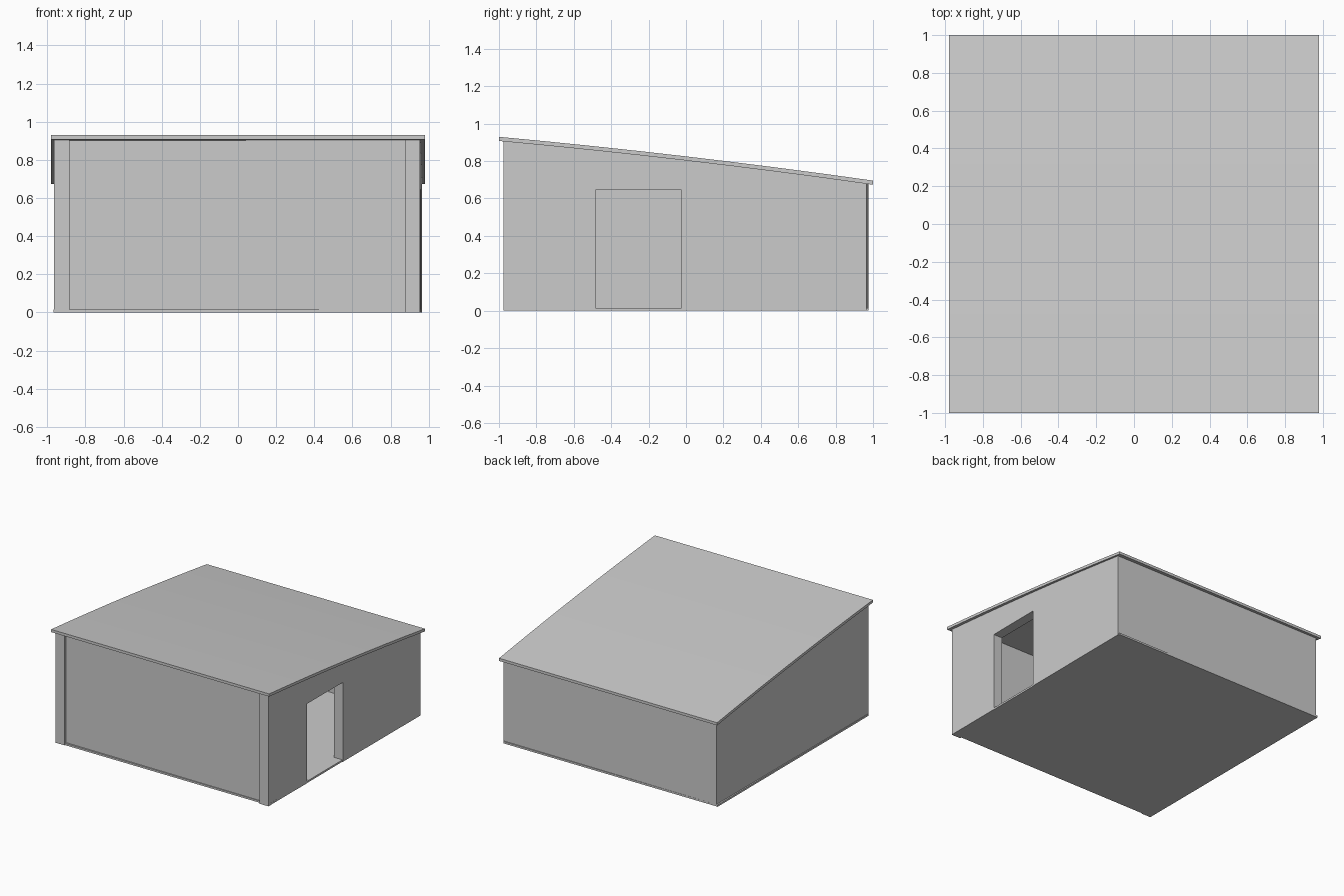
import bpy, bmesh
from math import radians

cube = bpy.data.objects.get("Cube")
if cube:
    bpy.data.objects.remove(cube, do_unlink=True)

GREY = (0.6, 0.6, 0.6, 1)
grey = bpy.data.materials.new("plain grey")
grey.diffuse_color = GREY
grey.use_nodes = True
grey.node_tree.nodes["Principled BSDF"].inputs["Base Color"].default_value = GREY

HALF_X, HALF_Y, WALL = 0.96, 0.97, 0.08
ROOF_THICK = 0.022
TURN = -0.005  # the walls sit very slightly turned under the roof


def roof_top(y):
    return 0.825 - 0.117 * y - 0.0125 * y * y


def wall_top(y):
    return roof_top(y) - ROOF_THICK + 0.003


def curve_points(y0, y1, height, steps=8):
    ys = [y0 + (y1 - y0) * i / steps for i in range(steps + 1)]
    return [(y, height(y)) for y in ys]


def extrude(name, profile, x0, x1, turn=0.0):
    """Extrude a (y, z) outline from x0 to x1."""
    bm = bmesh.new()
    face = bm.faces.new([bm.verts.new((x0, y, z)) for y, z in profile])
    side = bmesh.ops.extrude_face_region(bm, geom=[face])["geom"]
    moved = [v for v in side if isinstance(v, bmesh.types.BMVert)]
    bmesh.ops.translate(bm, verts=moved, vec=(x1 - x0, 0, 0))
    bmesh.ops.recalc_face_normals(bm, faces=bm.faces)
    mesh = bpy.data.meshes.new(name)
    bm.to_mesh(mesh)
    bm.free()
    mesh.materials.append(grey)
    obj = bpy.data.objects.new(name, mesh)
    obj.rotation_euler.z = turn
    bpy.context.collection.objects.link(obj)
    return obj


# Floor slab
extrude("floor_slab", [(-0.96, 0), (0.975, 0), (0.975, 0.015), (-0.96, 0.015)],
        -0.968, 0.956)

# Side walls: sloping tops, the left one (+x) notched for the doorway
top = curve_points(HALF_Y, -HALF_Y, wall_top)
door = [(-0.48, 0), (-0.48, 0.645), (-0.02, 0.645), (-0.02, 0)]
outline = [(-HALF_Y, 0), (HALF_Y, 0)] + top
doorway_outline = [(-HALF_Y, 0)] + door + [(HALF_Y, 0)] + top
inner = HALF_X - WALL
extrude("right_wall", outline, -HALF_X, -inner, TURN)
extrude("doorway_wall", doorway_outline, inner, HALF_X, TURN)

# End walls between the side walls, the front one slightly recessed
for name, y0, y1 in (("front_wall", -HALF_Y + 0.02, -HALF_Y + 0.02 + WALL),
                     ("back_wall", HALF_Y - WALL, HALF_Y)):
    end = [(y0, 0), (y1, 0), (y1, wall_top(y1)), (y0, wall_top(y0))]
    extrude(name, end, -inner, inner, TURN)

# Gently curved single-slope roof
upper = curve_points(-1, 1, roof_top)
lower = [(y, z - ROOF_THICK) for y, z in reversed(upper)]
roof = extrude("roof", upper + lower, -0.98, 0.98)
bpy.ops.object.select_all(action="DESELECT")
roof.select_set(True)
bpy.context.view_layer.objects.active = roof
bpy.ops.object.shade_smooth_by_angle(angle=radians(30))
